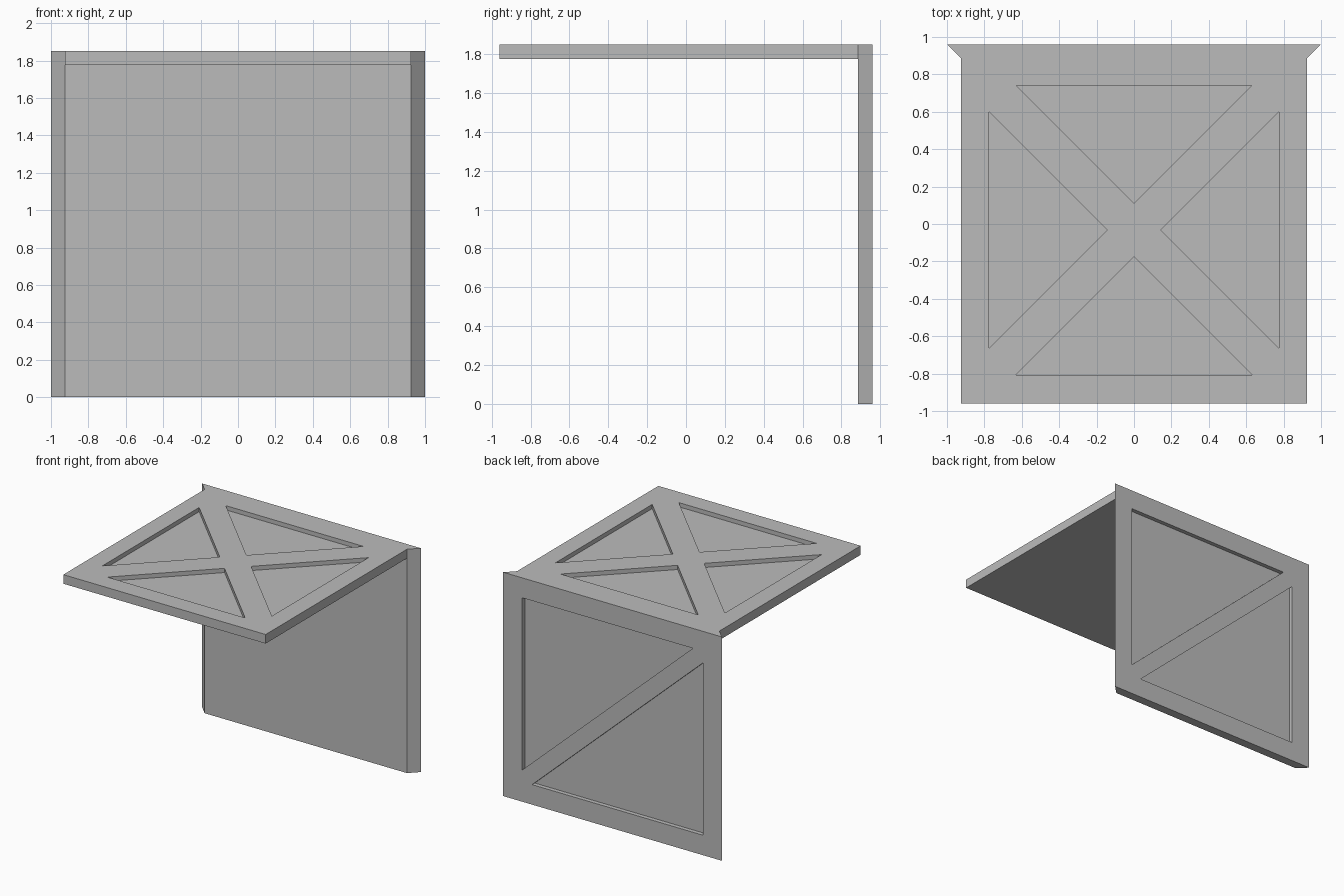
import bpy
import bmesh
from mathutils import Vector

cube = bpy.data.objects.get("Cube")
if cube:
    bpy.data.objects.remove(cube, do_unlink=True)

GREY = (0.5, 0.5, 0.5, 1.0)
mat = bpy.data.materials.new("plain_grey")
mat.use_nodes = True
mat.diffuse_color = GREY
mat.node_tree.nodes["Principled BSDF"].inputs["Base Color"].default_value = GREY

HEIGHT, BACK, THICK, DEPTH = 1.85, 0.96, 0.075, 0.035
INNER = BACK - THICK
UNDER = HEIGHT - THICK


def prism(name, outline, sweep):
    """Solid made by sweeping a flat 3D outline along a vector."""
    bm = bmesh.new()
    face = bm.faces.new([bm.verts.new(p) for p in outline])
    new = bmesh.ops.extrude_face_region(bm, geom=[face])["geom"]
    verts = [g for g in new if isinstance(g, bmesh.types.BMVert)]
    bmesh.ops.translate(bm, verts=verts, vec=Vector(sweep))
    bmesh.ops.recalc_face_normals(bm, faces=bm.faces)
    mesh = bpy.data.meshes.new(name)
    bm.to_mesh(mesh)
    bm.free()
    mesh.materials.append(mat)
    obj = bpy.data.objects.new(name, mesh)
    bpy.context.collection.objects.link(obj)
    return obj


def carve(target, outline, sweep):
    """Cut a recess into the target, then drop the cutter."""
    cutter = prism("recess_cutter", outline, sweep)
    cutter.hide_render = True
    mod = target.modifiers.new("recess", "BOOLEAN")
    mod.operation, mod.solver, mod.object = "DIFFERENCE", "EXACT", cutter
    bpy.context.view_layer.objects.active = target
    bpy.ops.object.modifier_apply(modifier=mod.name)
    bpy.data.objects.remove(cutter, do_unlink=True)


# Back wall with mitred side edges
wall = prism("back_wall", [(-1, BACK, 0), (1, BACK, 0),
                           (1 - THICK, INNER, 0), (THICK - 1, INNER, 0)], (0, 0, HEIGHT))

# Two triangular recesses on the rear face, leaving one diagonal brace
mid = HEIGHT / 2
for s in (1, -1):
    tri = [(0.826, 0.76), (-0.735, 0.76), (0.826, -0.663)]
    carve(wall, [(s * x, BACK - DEPTH, mid + s * z) for x, z in tri], (0, 0.2, 0))

# Roof panel
half = 1 - THICK
roof = prism("roof_panel", [(-half, -BACK, UNDER), (half, -BACK, UNDER),
                            (half, INNER, UNDER), (-half, INNER, UNDER)], (0, 0, THICK))

# Four triangular recesses on the roof, leaving crossed braces
cy = -0.033
for s in (1, -1):
    end_tri = [(-0.63, 0.773), (0.63, 0.773), (0, 0.143)]
    side_tri = [(0.775, -0.632), (0.775, 0.632), (0.143, 0)]
    for tri in (end_tri, side_tri):
        carve(roof, [(s * x, cy + s * y, HEIGHT - DEPTH) for x, y in tri], (0, 0, 0.2))
